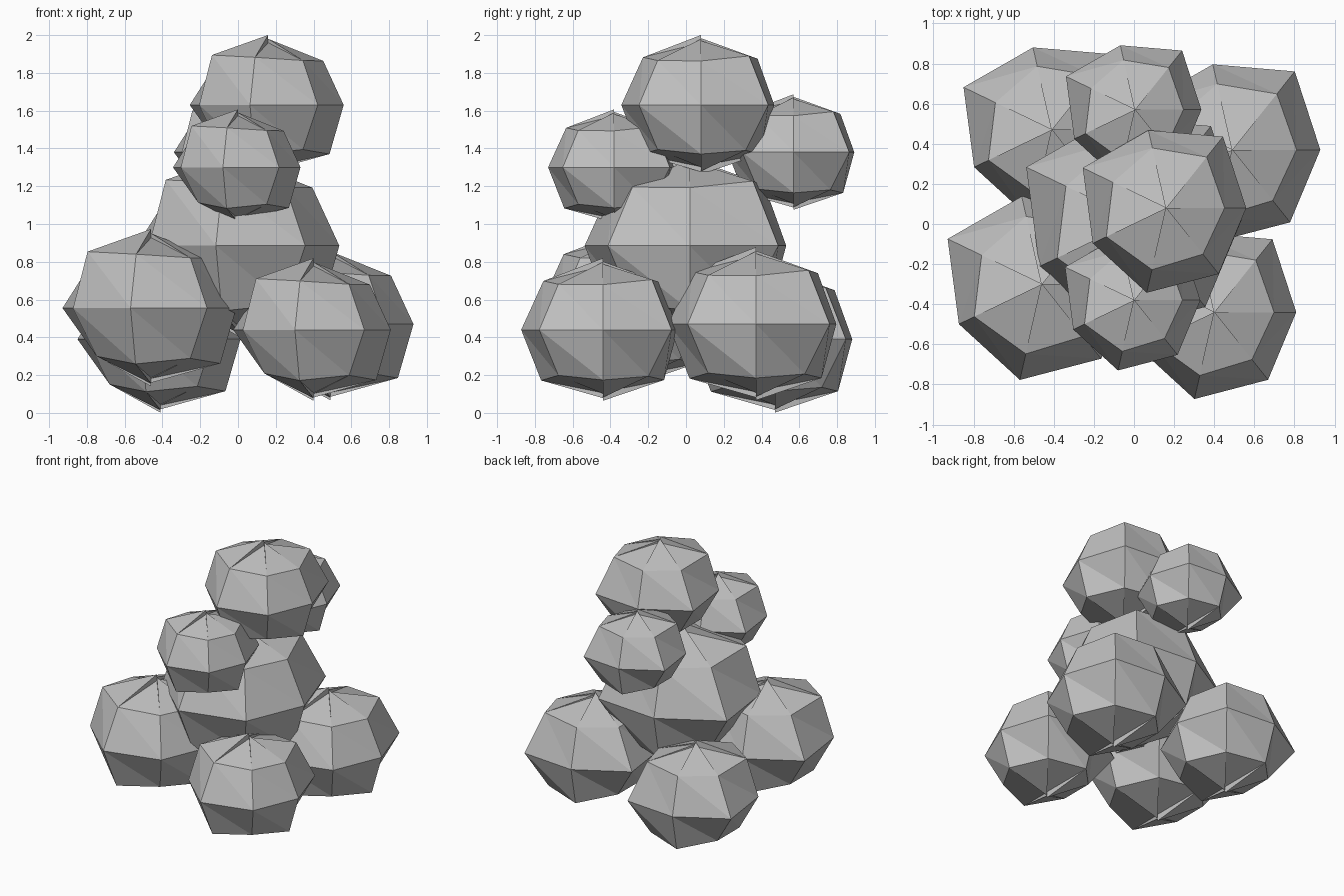
import bpy
import math

if "Cube" in bpy.data.objects:
    bpy.data.objects.remove(bpy.data.objects["Cube"])

SEG = 7
SQUASH = 0.8
# radius factor for each column of a lumpy ball, rows run from top pole to bottom pole
ROWS = [
    (90, (1.00, 0.96, 1.04, 0.95, 1.09, 0.97, 1.03)),
    (45, (0.97, 1.08, 1.02, 0.98, 1.10, 1.05, 0.98)),
    (0, (0.94, 1.07, 0.935, 1.085, 0.955, 1.02, 0.99)),
    (-45, (1.08, 1.00, 1.08, 0.94, 0.94, 1.09, 0.98)),
    (-90, (0.97, 1.03, 0.95, 1.08, 1.00, 1.04, 0.96)),
]

grey = bpy.data.materials.new("light_grey")
grey.diffuse_color = (0.52, 0.52, 0.52, 1)
grey.use_nodes = True
grey.node_tree.nodes["Principled BSDF"].inputs["Base Color"].default_value = grey.diffuse_color


def lumpy_ball(name, centre, radius):
    verts, faces = [], []
    for lat, factors in ROWS:
        lat = math.radians(lat)
        for j, f in enumerate(factors):
            a = math.tau * j / SEG
            r = radius * f
            verts.append((r * math.cos(lat) * math.cos(a),
                          r * math.cos(lat) * math.sin(a),
                          r * math.sin(lat) * SQUASH))
    for i in range(len(ROWS) - 1):
        for j in range(SEG):
            k = (j + 1) % SEG
            u, v = i * SEG, (i + 1) * SEG
            faces += [(u + j, v + j, v + k), (u + j, v + k, u + k)]
    mesh = bpy.data.meshes.new(name)
    mesh.from_pydata(verts, [], faces)
    mesh.materials.append(grey)
    obj = bpy.data.objects.new(name, mesh)
    obj.location = centre
    bpy.context.collection.objects.link(obj)


# central mass and crown
lumpy_ball("core_clump", (0.01, 0.02, 0.885), 0.56)
lumpy_ball("top_clump", (0.16, 0.08, 1.63), 0.425)
# small upper clumps
lumpy_ball("upper_front_clump", (0.0, -0.38, 1.30), 0.352)
lumpy_ball("upper_back_clump", (0.005, 0.57, 1.38), 0.352)
# four lower clumps
lumpy_ball("lower_front_left_clump", (-0.46, -0.30, 0.555), 0.48)
lumpy_ball("lower_front_right_clump", (0.40, -0.44, 0.44), 0.435)
lumpy_ball("lower_back_left_clump", (-0.41, 0.47, 0.39), 0.45)
lumpy_ball("lower_back_right_clump", (0.49, 0.37, 0.47), 0.467)
